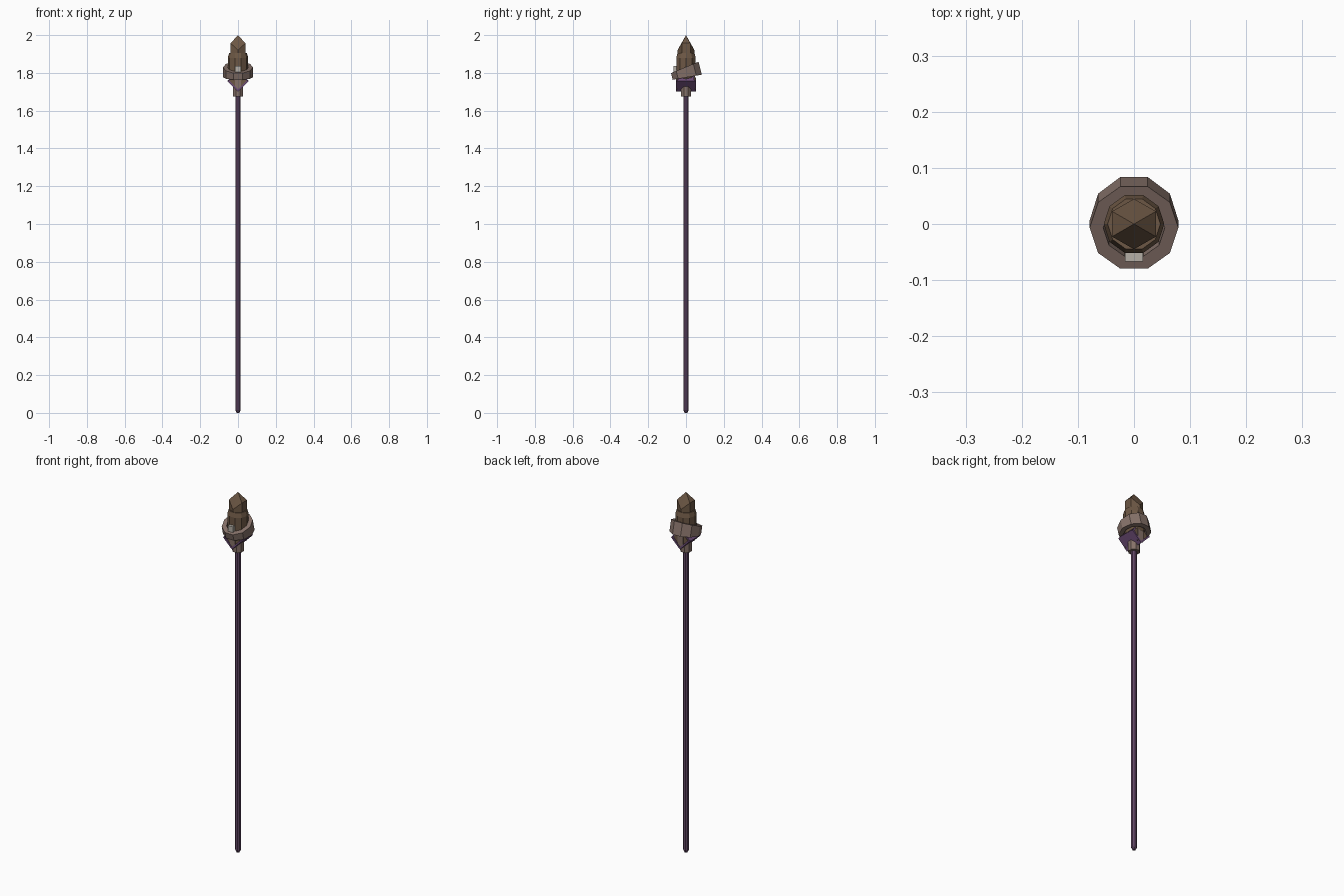
import bpy, bmesh, math
from mathutils import Matrix, Vector

if "Cube" in bpy.data.objects:
    bpy.data.objects.remove(bpy.data.objects["Cube"])


def material(name, rgb):
    m = bpy.data.materials.new(name)
    m.diffuse_color = (*rgb, 1)
    m.use_nodes = True
    m.node_tree.nodes["Principled BSDF"].inputs["Base Color"].default_value = m.diffuse_color
    return m


PURPLE = material("dark purple", (0.125, 0.065, 0.135))
VIOLET = material("violet trim", (0.155, 0.075, 0.185))
BROWN = material("brown crystal", (0.150, 0.095, 0.058))
TAUPE = material("taupe metal", (0.235, 0.165, 0.140))
PALE = material("pale clasp", (0.46, 0.43, 0.38))


def finish(name, bm, mat):
    bmesh.ops.recalc_face_normals(bm, faces=bm.faces[:])
    me = bpy.data.meshes.new(name)
    bm.to_mesh(me)
    bm.free()
    me.materials.append(mat)
    ob = bpy.data.objects.new(name, me)
    bpy.context.collection.objects.link(ob)
    return ob


def lathe(name, profile, sides, mat, turn=0.0):
    """Stack of polygon rings given as (radius, z), capped at both ends."""
    bm = bmesh.new()
    rings = []
    for r, z in profile:
        rings.append([bm.verts.new((r * math.cos(turn + math.tau * i / sides),
                                    r * math.sin(turn + math.tau * i / sides), z))
                      for i in range(sides)])
    for a, b in zip(rings, rings[1:]):
        for i in range(sides):
            j = (i + 1) % sides
            bm.faces.new((a[i], a[j], b[j], b[i]))
    bm.faces.new(rings[0])
    bm.faces.new(rings[-1])
    return finish(name, bm, mat)


def box(name, size, matrix, mat):
    bm = bmesh.new()
    bmesh.ops.create_cube(bm, size=1, matrix=matrix @ Matrix.Diagonal((*size, 1)))
    return finish(name, bm, mat)


# Shaft with a softly tapered foot
lathe("shaft", [(0.008, 0), (0.015, 0.015), (0.015, 1.70)], 8, PURPLE, math.pi / 8)

# Collar between shaft and head
lathe("collar", [(0.030, 1.675), (0.030, 1.77)], 8, TAUPE, math.pi / 8)

# Diamond block with its corners up, down and sideways
centre = Matrix.Translation((0, 0, 1.757))
tilt = Matrix.Rotation(math.pi / 4, 4, 'Y')
box("diamond_block", (0.064, 0.094, 0.064), centre @ tilt, BROWN)

# Violet plates on the four slanted sides of the block
for k in range(4):
    turn = Matrix.Rotation(math.pi / 4 + k * math.pi / 2, 4, 'Y')
    offset = Matrix.Translation((0.035, 0, 0))
    depth = 0.108 if k in (0, 1) else 0.085
    box("violet_plate", (0.009, depth, 0.076), centre @ turn @ offset, VIOLET)

# Taupe bracket on the front and back of the block
for s in (-1, 1):
    box("bracket", (0.034, 0.008, 0.06), Matrix.Translation((0, s * 0.048, 1.745)), TAUPE)

# Crystal sleeve around the main crystal
lathe("crystal_sleeve", [(0.040, 1.755), (0.054, 1.79), (0.054, 1.88), (0.047, 1.905)],
      10, BROWN)

# Main hexagonal crystal, with shoulders lower at front and back
bm = bmesh.new()
low, high = [], []
for i in range(6):
    a = math.pi / 2 + math.tau * i / 6
    x, y = 0.045 * math.cos(a), 0.045 * math.sin(a)
    low.append(bm.verts.new((x, y, 1.80)))
    high.append(bm.verts.new((x, y, 1.92 if i % 3 == 0 else 1.957)))
tip = bm.verts.new((0, 0, 2.0))
bm.faces.new(low)
for i in range(6):
    j = (i + 1) % 6
    bm.faces.new((low[i], low[j], high[j], high[i]))
    bm.faces.new((high[i], high[j], tip))
finish("crystal_point", bm, BROWN)

# Ten-sided ring, tilted down and narrower at the front
bm = bmesh.new()
rows = []
for r, top in ((0.079, 0), (0.079, 1), (0.055, 1), (0.055, 0)):
    row = []
    for i in range(10):
        a = math.tau * i / 10
        y = r * math.sin(a)
        mid = 1.803 + y * 0.29
        z = mid + (top - 0.5) * (0.052 + y * 0.22)
        row.append(bm.verts.new((r * math.cos(a), y - 0.25 * (z - mid), z)))
    rows.append(row)
for k in range(4):
    p, q = rows[k], rows[(k + 1) % 4]
    for i in range(10):
        j = (i + 1) % 10
        bm.faces.new((p[i], p[j], q[j], q[i]))
finish("tilted_ring", bm, TAUPE)

# Pale clasp at the front of the ring
box("clasp", (0.032, 0.018, 0.05), Matrix.Translation((0, -0.058, 1.811)), PALE)
